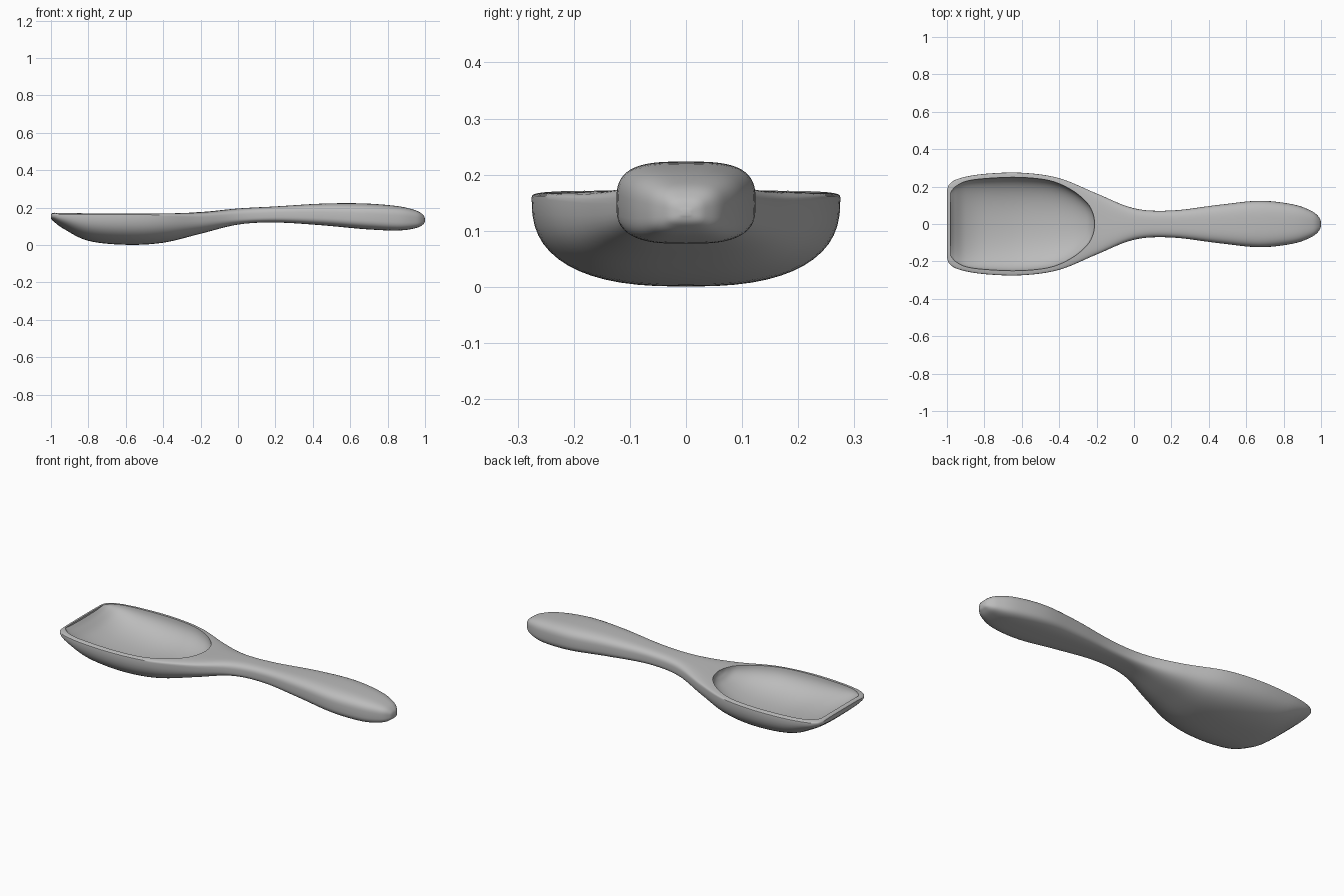
import bpy
import bmesh
import math
from mathutils import Vector

default_cube = bpy.data.objects.get("Cube")
if default_cube:
    bpy.data.objects.remove(default_cube, do_unlink=True)

SEGMENTS = 56


def smooth_rows(rows, steps):
    """Catmull-Rom interpolation through rows of section values."""
    padded = [rows[0]] + rows + [rows[-1]]
    result = []
    for index in range(len(rows) - 1):
        quartet = padded[index:index + 4]
        for step in range(steps):
            t = step / steps
            result.append([
                b + t / 2 * (c - a + t * (2*a - 5*b + 4*c - d + t * (3*(b - c) + d - a)))
                for a, b, c, d in zip(*quartet)])
    result.append(list(rows[-1]))
    return result


def signed_power(value, exponent):
    return math.copysign(abs(value) ** exponent, value)


def body_section(row):
    """Rounded section: bowl-shaped below at the scoop, boxy at the handle."""
    x, width, top, middle, bottom = row
    blend = min(max((x + .4) / .5, 0), 1)
    top_power = 4 - .8 * blend
    bottom_power = 2.6 + .8 * blend
    points = []
    for index in range(SEGMENTS):
        angle = math.tau * index / SEGMENTS
        c, s = math.cos(angle), math.sin(angle)
        power = 2 / (top_power if s > 0 else bottom_power)
        height = top - middle if s > 0 else middle - bottom
        points.append(Vector((x, width * signed_power(c, power),
                              middle + height * signed_power(s, power))))
    return points


def cavity_section(row):
    """Hollow section: curved floor with straight walls rising past the rim."""
    x, width, floor = row
    rim, power = .172, 2 / 2.3
    count = SEGMENTS // 2
    points = []
    for index in range(count + 1):
        angle = math.pi * (1 + index / count)
        points.append(Vector((x, width * signed_power(math.cos(angle), power),
                              rim + (rim - floor) * signed_power(math.sin(angle), power))))
    points += [Vector((x, width, .3)), Vector((x, -width, .3))]
    return points


def loft(name, sections, material):
    bm = bmesh.new()
    rings = [[bm.verts.new(p) for p in section] for section in sections]
    for first, second in zip(rings, rings[1:]):
        for i in range(len(first)):
            j = (i + 1) % len(first)
            bm.faces.new((first[i], first[j], second[j], second[i]))
    bm.faces.new(rings[0])
    bm.faces.new(rings[-1])
    bmesh.ops.recalc_face_normals(bm, faces=bm.faces)
    mesh = bpy.data.meshes.new(name)
    bm.to_mesh(mesh)
    bm.free()
    mesh.materials.append(material)
    obj = bpy.data.objects.new(name, mesh)
    bpy.context.collection.objects.link(obj)
    return obj


grey = bpy.data.materials.new("plain grey")
grey.use_nodes = True
grey.diffuse_color = (.5, .5, .5, 1)
grey.node_tree.nodes["Principled BSDF"].inputs["Base Color"].default_value = (.5, .5, .5, 1)

# Scoop and handle: x, half width, top, widest height, bottom
body_rows = [
    (-1, .18, .165, .155, .14),
    (-.985, .215, .172, .158, .125),
    (-.93, .245, .174, .158, .085),
    (-.8, .268, .173, .158, .022),
    (-.6, .274, .172, .158, .001),
    (-.4, .245, .172, .155, .012),
    (-.2, .163, .176, .148, .06),
    (0, .084, .195, .15, .109),
    (.2, .072, .206, .16, .12),
    (.45, .102, .221, .16, .105),
    (.67, .124, .222, .15, .085),
    (.85, .105, .208, .14, .077),
    (.95, .069, .185, .135, .09),
    (.99, .035, .16, .133, .11),
    (1, .008, .137, .132, .127),
]
body = loft("scoop_and_handle", [body_section(r) for r in smooth_rows(body_rows, 6)], grey)

# Bowl hollow: x, half width, floor height
cavity_rows = [
    (-.98, .17, .162),
    (-.955, .2, .135),
    (-.9, .228, .095),
    (-.8, .243, .062),
    (-.62, .25, .04),
    (-.45, .232, .048),
    (-.33, .18, .075),
    (-.25, .112, .112),
    (-.22, .057, .142),
    (-.21, .008, .165),
]
cavity = loft("bowl_cutter", [cavity_section(r) for r in smooth_rows(cavity_rows, 6)], grey)
cavity.hide_render = True

cut = body.modifiers.new("bowl hollow", 'BOOLEAN')
cut.operation = 'DIFFERENCE'
cut.solver = 'EXACT'
cut.object = cavity

bpy.ops.object.select_all(action='DESELECT')
body.select_set(True)
bpy.context.view_layer.objects.active = body
bpy.ops.object.modifier_apply(modifier=cut.name)
bpy.data.objects.remove(cavity, do_unlink=True)
bpy.ops.object.shade_smooth_by_angle(angle=math.radians(35))
